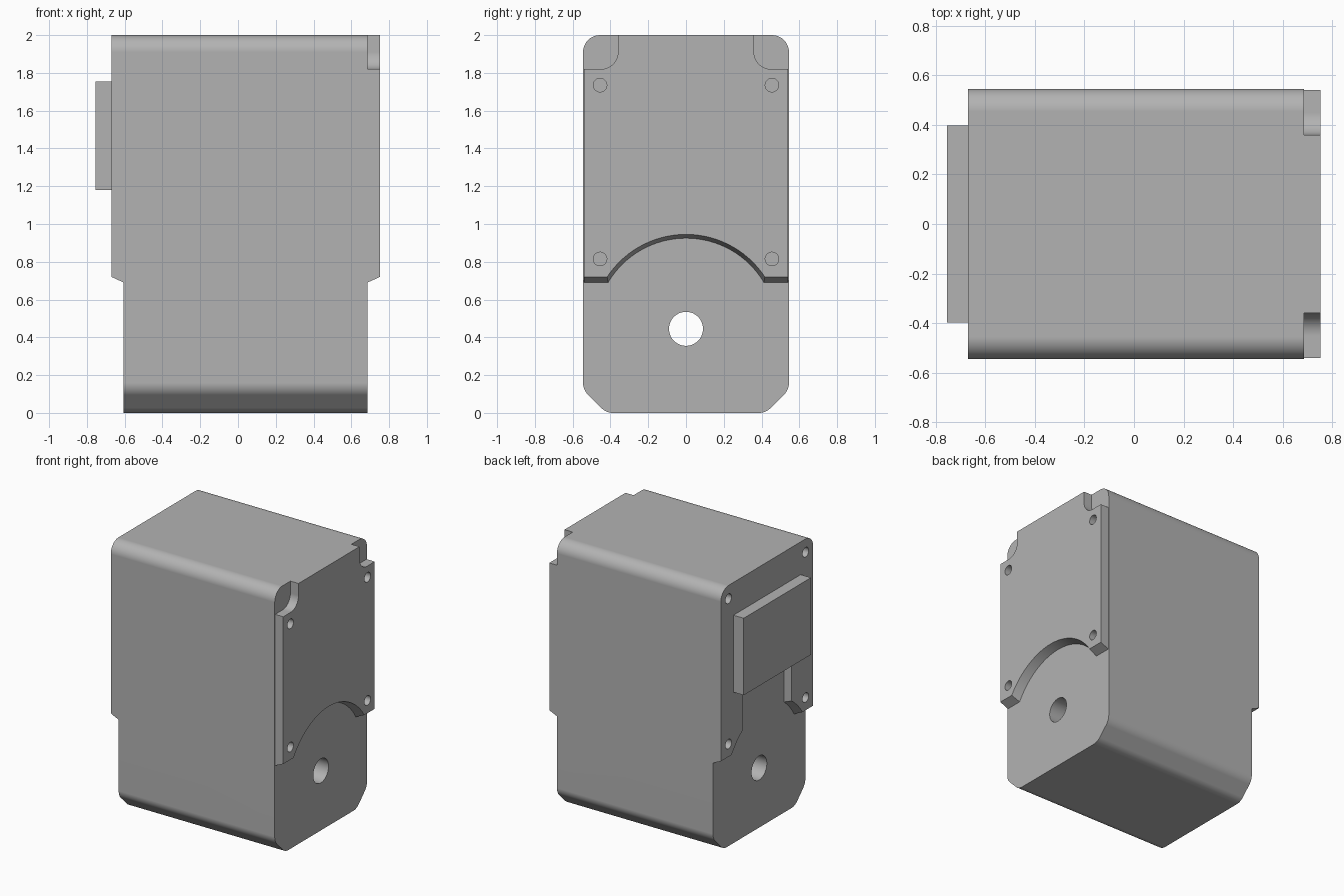
import bpy, bmesh, math
from mathutils import Vector

if "Cube" in bpy.data.objects:
    bpy.data.objects.remove(bpy.data.objects["Cube"])

grey = bpy.data.materials.new("housing_grey")
grey.use_nodes = True
colour = (0.45, 0.45, 0.45, 1)
grey.diffuse_color = colour
grey.node_tree.nodes["Principled BSDF"].inputs["Base Color"].default_value = colour


def loft(name, ring_a, ring_b):
    """Closed solid between two matching rings of points."""
    bm = bmesh.new()
    a = [bm.verts.new(p) for p in ring_a]
    b = [bm.verts.new(p) for p in ring_b]
    bm.faces.new(a)
    bm.faces.new(b)
    for i in range(len(a)):
        j = (i + 1) % len(a)
        bm.faces.new((a[i], a[j], b[j], b[i]))
    bmesh.ops.recalc_face_normals(bm, faces=bm.faces)
    mesh = bpy.data.meshes.new(name)
    bm.to_mesh(mesh)
    bm.free()
    mesh.materials.append(grey)
    obj = bpy.data.objects.new(name, mesh)
    bpy.context.collection.objects.link(obj)
    return obj


def prism_x(name, outline, lo, hi):
    return loft(name, [(lo, y, z) for y, z in outline], [(hi, y, z) for y, z in outline])


def prism_y(name, outline, half):
    return loft(name, [(x, -half, z) for x, z in outline], [(x, half, z) for x, z in outline])


def frustum(name, y, z, lo, r_lo, hi, r_hi, sides=48):
    def ring(x, r):
        turns = [math.tau * i / sides for i in range(sides)]
        return [(x, y + r * math.cos(t), z + r * math.sin(t)) for t in turns]
    return loft(name, ring(lo, r_lo), ring(hi, r_hi))


def box(y, lo, hi):
    return [(-y, lo), (y, lo), (y, hi), (-y, hi)]


def rounded(half_outline, steps=10):
    """Mirror (y, z, radius) corners across y = 0 and fillet them."""
    corners = half_outline + [(-y, z, r) for y, z, r in reversed(half_outline)]
    out = []
    for i, (y, z, r) in enumerate(corners):
        p = Vector((y, z))
        if not r:
            out.append(p)
            continue
        u = (Vector(corners[i - 1][:2]) - p).normalized()
        v = (Vector(corners[(i + 1) % len(corners)][:2]) - p).normalized()
        half = u.angle(v) / 2
        centre = p + (u + v).normalized() * r / math.sin(half)
        start = p + u * r / math.tan(half) - centre
        end = p + v * r / math.tan(half) - centre
        sweep = math.pi - 2 * half
        for k in range(steps + 1):
            t = k / steps
            arc = (start * math.sin((1 - t) * sweep) + end * math.sin(t * sweep)) / math.sin(sweep)
            out.append(centre + arc)
    return out


def cut(obj, *cutters):
    bpy.context.view_layer.objects.active = obj
    for cutter in cutters:
        cutter.hide_render = True
        mod = obj.modifiers.new("cut", "BOOLEAN")
        mod.operation = "DIFFERENCE"
        mod.solver = "EXACT"
        mod.object = cutter
        bpy.ops.object.modifier_apply(modifier=mod.name)


BACK, STEP, SEAM, FACE = -0.67, -0.605, 0.685, 0.752
AXLE_Z = 0.445
helpers = []


def helper(obj):
    helpers.append(obj)
    return obj


# Housing: rounded top, chamfered and softened bottom
body = prism_x("housing", rounded([(0.422, 0, 0.09), (0.545, 0.122, 0.09),
                                   (0.545, 2, 0.09)]), BACK, SEAM)

# Raised plate with two filleted top notches
plate = prism_x("raised_plate", rounded([(0.54, 0.6, 0), (0.54, 1.82, 0),
                                         (0.36, 1.82, 0.09), (0.36, 2, 0)]), SEAM, FACE)

# Lower steps with sloped lips
cut(body, helper(prism_y("back_step_cutter", [(STEP, -0.1), (STEP, 0.69), (BACK, 0.72),
                                              (-0.8, 0.78), (-0.8, -0.1)], 1)))
cut(plate, helper(prism_y("plate_step_cutter", [(0.6, 0.65), (SEAM, 0.69), (FACE, 0.72),
                                                (0.82, 0.75), (0.82, 0.5), (0.6, 0.5)], 1)))

# Tapered arches around the axle, and the slot on the other side
cut(body,
    helper(frustum("back_arch_cutter", 0, AXLE_Z, -0.735, 0.52, STEP, 0.48, 96)),
    helper(prism_x("slot_cutter", box(0.29, 0.7, 1.18), -0.8, STEP)))
cut(plate, helper(frustum("plate_arch_cutter", 0, AXLE_Z, 0.618, 0.46, 0.819, 0.52, 96)))

# Axle bore and screw holes
cut(body, helper(frustum("bore_cutter", 0, AXLE_Z, -1, 0.09, 1, 0.09)))
for side in (-1, 1):
    for z in (0.815, 1.9):
        cut(body, helper(frustum("back_screw_cutter", side * 0.455, z, -0.8, 0.036, -0.45, 0.036, 24)))
    for z in (0.815, 1.735):
        hole = helper(frustum("plate_screw_cutter", side * 0.455, z, 0.5, 0.036, 0.9, 0.036, 24))
        cut(body, hole)
        cut(plate, hole)

# Connector block
block = prism_x("connector_block", box(0.397, 1.18, 1.755), -0.755, BACK)

for obj in helpers:
    bpy.data.objects.remove(obj)

# Smooth curves, crisp edges
for obj in (body, plate, block):
    bpy.ops.object.select_all(action="DESELECT")
    obj.select_set(True)
    bpy.context.view_layer.objects.active = obj
    bpy.ops.object.shade_smooth_by_angle(angle=math.radians(25))
    obj.modifiers.new("even_shading", "WEIGHTED_NORMAL").keep_sharp = True
